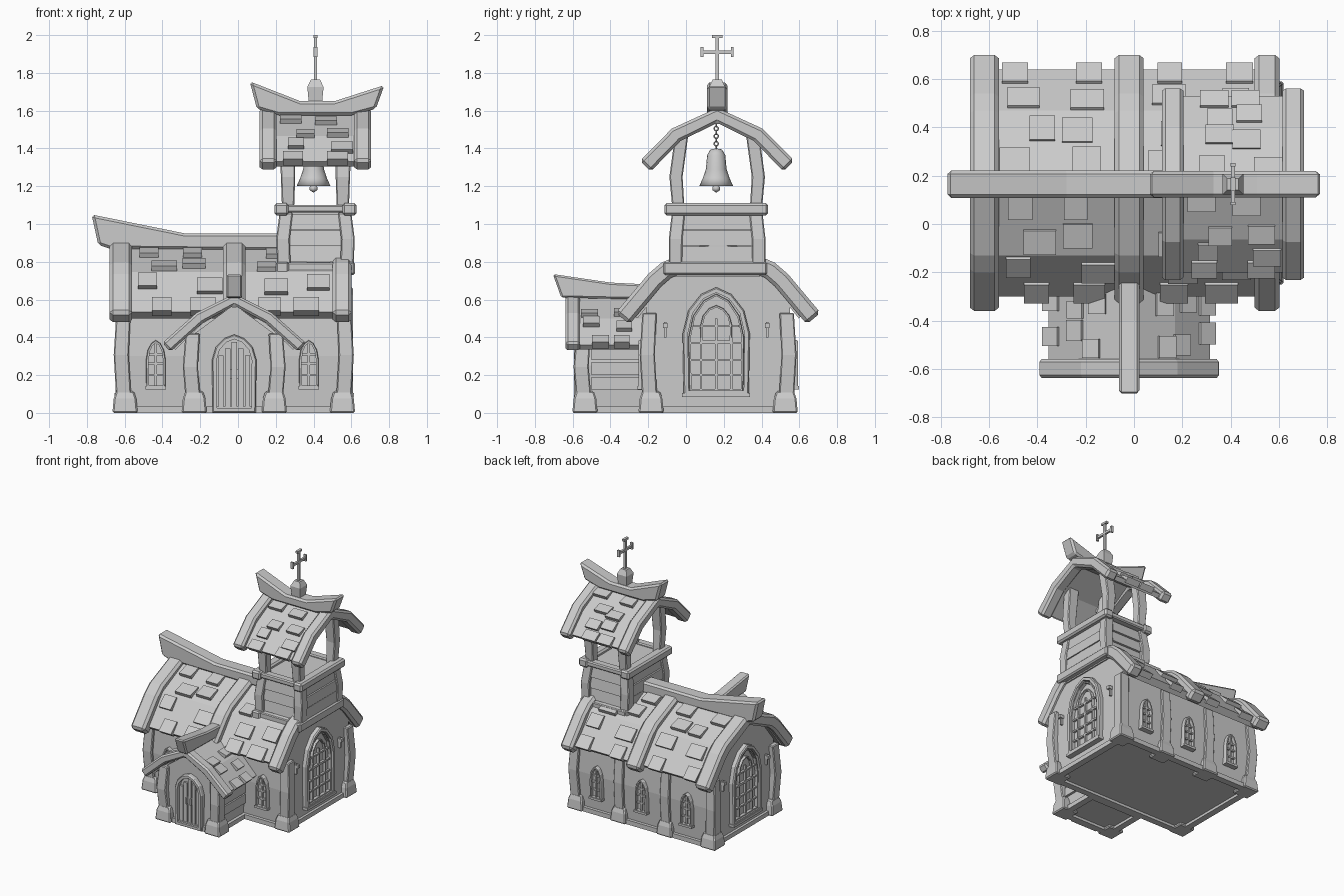
import bpy
import bmesh
import math
import random
from mathutils import Vector

random.seed(4)
cube = bpy.data.objects.get("Cube")
if cube:
    bpy.data.objects.remove(cube, do_unlink=True)

stone = bpy.data.materials.new("light grey")
stone.use_nodes = True
stone.diffuse_color = (0.6, 0.6, 0.6, 1)
for node in stone.node_tree.nodes:
    if node.type == 'BSDF_PRINCIPLED':
        node.inputs["Base Color"].default_value = stone.diffuse_color

X, Y, Z = Vector((1, 0, 0)), Vector((0, 1, 0)), Vector((0, 0, 1))


def finish(name, bm, bevel=0.0, smooth=False):
    bmesh.ops.recalc_face_normals(bm, faces=bm.faces)
    mesh = bpy.data.meshes.new(name)
    bm.to_mesh(mesh)
    bm.free()
    mesh.materials.append(stone)
    for poly in mesh.polygons:
        poly.use_smooth = smooth
    obj = bpy.data.objects.new(name, mesh)
    bpy.context.collection.objects.link(obj)
    if bevel:
        mod = obj.modifiers.new("Chamfer", 'BEVEL')
        mod.width, mod.segments = bevel, 1
        mod.limit_method = 'ANGLE'


def skin(bm, rings):
    """Join equal rings of points into a closed solid."""
    loops = [[bm.verts.new(p) for p in ring] for ring in rings]
    bm.faces.new(loops[0])
    bm.faces.new(loops[-1])
    for low, high in zip(loops, loops[1:]):
        for i in range(len(low)):
            j = (i + 1) % len(low)
            bm.faces.new((low[i], low[j], high[j], high[i]))


def plane(x, y, z, u, d):
    """Drawing plane: u across, z up, d is the depth direction."""
    return lambda a, b, c: Vector((x, y, z)) + u * a + Z * b + d * c


def prism(name, place, solids, bevel=0.0):
    """Extrude each (outline, depth from, depth to)."""
    bm = bmesh.new()
    for outline, start, end in solids:
        skin(bm, [[place(a, b, c) for a, b in outline] for c in (start, end)])
    finish(name, bm, bevel)


def rect(a0, a1, b0, b1):
    return [(a0, b0), (a1, b0), (a1, b1), (a0, b1)]


def loft(name, sections, bevel=0.0):
    """Stack of rectangles (x, y, z, half x, half y)."""
    bm = bmesh.new()
    skin(bm, [[(x + i * hx, y + j * hy, z) for i, j in ((-1, -1), (1, -1), (1, 1), (-1, 1))]
              for x, y, z, hx, hy in sections])
    finish(name, bm, bevel)


def box(name, x0, x1, y0, y1, z0, z1, bevel=0.0):
    prism(name, plane(0, 0, 0, X, Y), [(rect(x0, x1, z0, z1), y0, y1)], bevel)


def lathe(name, profile, x, y, steps=16):
    bm = bmesh.new()
    verts = [bm.verts.new((x + r, y, z)) for r, z in profile]
    edges = [bm.edges.new(pair) for pair in zip(verts, verts[1:])]
    bmesh.ops.spin(bm, geom=verts + edges, cent=(x, y, 0), axis=Z,
                   angle=math.tau, steps=steps)
    bmesh.ops.remove_doubles(bm, verts=bm.verts, dist=0.0005)
    finish(name, bm, smooth=True)


def band(half, thick):
    """Mirrored roof outline with an even thickness."""
    pts = [Vector(p) for p in half]
    inner = []
    for i, p in enumerate(pts):
        n = Vector((0, 0))
        for a, b in zip(pts[max(i - 1, 0):], pts[max(i - 1, 0) + 1:i + 2]):
            n += Vector((a.y - b.y, b.x - a.x)).normalized()
        n = Vector((0, 1)) if i == 0 else n.normalized()
        inner.append(p - n * thick)
    right = [tuple(p) for p in pts]
    under = [tuple(p) for p in inner]
    flip = lambda seq: [(-a, b) for a, b in seq]
    return right + under[::-1] + flip(under[1:]) + flip(right[1:])[::-1]


def along(half, s):
    """Point at fraction s down the slope, running past the eave if s > 1."""
    pts = [Vector(p) for p in half]
    left = s * sum((b - a).length for a, b in zip(pts, pts[1:]))
    for i, (a, b) in enumerate(zip(pts, pts[1:])):
        if left <= (b - a).length or i == len(pts) - 2:
            return a + (b - a).normalized() * left
        left -= (b - a).length


def shingles(name, place, half, bays, rows, size):
    """Scattered raised tiles, thicker at their lower edge."""
    solids = []
    for side in (-1, 1):
        for start, end in bays:
            for row in rows:
                for k in range(2):
                    mid = start + (end - start) * (k + random.uniform(0.25, 0.75)) / 2
                    wide = size * random.uniform(0.4, 0.6)
                    s = row + random.uniform(-0.05, 0.05) * (row < 0.8)
                    p, q = along(half, s), along(half, s + 0.17)
                    n = Vector((p.y - q.y, q.x - p.x)).normalized()
                    quad = [p - n * 0.01, q - n * 0.02, q + n * 0.028, p + n * 0.012]
                    solids.append(([(side * v.x, v.y) for v in quad],
                                   max(mid - wide, start), min(mid + wide, end)))
    prism(name, place, solids)


def arch(half, low, spring, top):
    rise = top - spring
    side = [(half * 0.97, low), (half, spring), (half * 0.83, spring + rise * 0.5),
            (half * 0.45, spring + rise * 0.85)]
    return side + [(0, top)] + [(-a, b) for a, b in side[::-1]]


def arched_frame(name, place, shape, border, depth):
    """Closed arched panel: chamfered raised border round a sunk pane."""
    half, low, spring, top = shape
    shrink = lambda t: arch(half - t, low + t, spring, top - t)
    steps = ((0, -0.02), (0, depth * 0.75), (border * 0.25, depth), (border, depth), (border, 0))
    bm = bmesh.new()
    skin(bm, [[place(a, b, c) for a, b in shrink(t)] for t, c in steps])
    finish(name, bm)


def bars(name, place, upright, level, depth):
    """Uprights are (u, low, high), levels are (z, half width)."""
    solids = [(rect(u - 0.006, u + 0.006, a, b), 0, depth) for u, a, b in upright]
    solids += [(rect(-w, w, z - 0.006, z + 0.006), 0, depth * 0.9) for z, w in level]
    prism(name, place, solids)


def mirrored(side):
    return side + [(-a, b) for a, b in side[::-1]]


def sills(name, x0, x1, y0, y1):
    """Ring of four ground beams."""
    for y in (y0, y1):
        box(name, x0, x1, y - 0.025, y + 0.025, 0, 0.035)
    for x in (x0, x1):
        box(name, x - 0.025, x + 0.025, y0, y1, 0, 0.034)


MID, AXIS = -0.02, 0.17   # porch centre line and ridge line
length = plane(0, AXIS, 0, Y, X)
porch = plane(MID, 0, 0, X, Y)

# Nave walls and ground beams
nave_side = [(0.38, 0.02), (0.395, 0.3), (0.38, 0.56), (0.3, 0.71), (0.02, 0.86)]
prism("nave_walls", length, [(mirrored(nave_side), -0.61, 0.57)])
sills("nave_sill", -0.605, 0.565, -0.21, 0.55)


def wall_post(x, y, out_x, out_y, height):
    """Bowed post standing on a stone foot."""
    loft("stone_foot", [(x, y, 0, 0.067, 0.067), (x, y, 0.075, 0.06, 0.06),
                        (x, y, 0.115, 0.047, 0.047)], 0.008)
    x, y = x + out_x * 0.008, y + out_y * 0.008
    loft("wall_post", [(x, y, 0.1, 0.04, 0.04),
                       (x + out_x * 0.012, y + out_y * 0.012, height * 0.58, 0.04, 0.04),
                       (x, y, height, 0.038, 0.038)], 0.006)


for x, out in ((-0.598, -1), (0.553, 1)):
    wall_post(x, -0.185, out, -1, 0.53)
    wall_post(x, 0.525, out, 1, 0.53)
for x in (-0.22, 0.18):
    wall_post(x, 0.525, 0, 1, 0.53)
for side in (-1, 1):
    wall_post(MID + side * 0.212, -0.535, side, -1, 0.42)

# Nave roof
tiles = [(0, 0.89), (0.3, 0.745), (0.47, 0.535)]
boards = [(0, 0.925), (0.3, 0.795), (0.37, 0.735), (0.542, 0.53)]
prism("nave_roof", length, [(band(tiles, 0.055), -0.64, 0.57)])
shingles("nave_shingles", length, tiles, [(-0.56, -0.08), (0.04, 0.5)],
         (0.1, 0.33, 0.6, 0.85), 0.12)
for start, end in ((-0.68, -0.56), (-0.08, 0.04), (0.5, 0.602)):
    prism("nave_roof_board", length, [(band(boards, 0.095), start, end)], 0.018)
prism("nave_ridge_beam", plane(0, AXIS - 0.005, 0, X, Y),
      [([(-0.775, 1.05), (-0.28, 0.95), (0.25, 0.95), (0.25, 0.86), (-0.68, 0.87),
         (-0.74, 0.89)], -0.057, 0.057)], 0.014)

# Porch
porch_side = [(0.215, 0.02), (0.23, 0.25), (0.21, 0.42), (0.02, 0.56)]
prism("porch_walls", porch, [(mirrored(porch_side), -0.555, -0.2)])
prism("porch_side_planks", porch,
      [(rect(-0.24, 0.24, z, z + 0.07), -0.5, -0.22) for z in (0.12, 0.2, 0.28)])
sills("porch_sill", -0.235, 0.195, -0.55, -0.23)
porch_tiles = [(0, 0.605), (0.19, 0.5), (0.335, 0.36)]
prism("porch_roof", porch, [(band(porch_tiles, 0.035), -0.57, -0.2)])
shingles("porch_shingles", porch, porch_tiles, [(-0.56, -0.24)], (0.3, 0.55, 0.85), 0.09)
prism("porch_roof_board", porch,
      [(band([(0, 0.63), (0.2, 0.53), (0.38, 0.37)], 0.062), -0.638, -0.56)], 0.012)
prism("porch_ridge_beam", plane(MID, 0, 0, Y, X),
      [([(-0.705, 0.735), (-0.4, 0.69), (-0.2, 0.68), (-0.2, 0.6), (-0.66, 0.61)],
        -0.042, 0.042)], 0.01)

# Door
door = plane(MID, -0.557, 0, X, -Y)
arched_frame("door_frame", door, (0.118, 0.0, 0.28, 0.415), 0.025, 0.035)
prism("door_planks", door, [(rect(u - 0.014, u + 0.014, 0.01, 0.375 - abs(u)), 0, 0.015)
                            for u in (-0.07, -0.035, 0, 0.035, 0.07)])
prism("door_handles", door, [(rect(u - 0.005, u + 0.005, 0.18, 0.23), 0, 0.03)
                             for u in (-0.018, 0.018)])


# Small windows, two in front and three behind
def small_window(place):
    arched_frame("small_window_frame", place, (0.052, 0.13, 0.28, 0.385), 0.014, 0.025)
    bars("small_window_bars", place, [(0, 0.14, 0.37)],
         [(0.2, 0.042), (0.26, 0.042), (0.31, 0.034)], 0.016)
    prism("small_window_sill", place, [(rect(-0.055, 0.055, 0.125, 0.142), -0.01, 0.03)])


for x in (-0.435, 0.375):
    small_window(plane(x, AXIS - 0.397, 0, X, -Y))
for x in (-0.41, MID, 0.37):
    small_window(plane(x, AXIS + 0.397, 0, X, Y))

# Great gable windows with lamp brackets beside them
for x, out in ((-0.613, -X), (0.573, X)):
    gable = plane(x, AXIS - 0.01, 0, Y, out)
    arched_frame("great_window_frame", gable, (0.178, 0.09, 0.42, 0.665), 0.028, 0.035)
    arched_frame("great_window_inner_frame", gable, (0.147, 0.115, 0.4, 0.63), 0.012, 0.024)
    arched_frame("great_window_tracery", gable, (0.085, 0.37, 0.46, 0.57), 0.012, 0.018)
    bars("great_window_bars", gable,
         [(-0.08, 0.12, 0.4), (0, 0.12, 0.5), (0.08, 0.12, 0.4)],
         [(0.2, 0.138), (0.28, 0.138), (0.37, 0.138), (0.46, 0.12)], 0.018)
    prism("great_window_sill", gable, [(rect(-0.18, 0.18, 0.085, 0.105), -0.01, 0.04)])
    for side in (-0.27, 0.27):
        prism("lamp_bracket", gable, [(rect(side - 0.006, side + 0.006, 0.4, 0.48), -0.01, 0.015),
                                      (rect(side - 0.013, side + 0.013, 0.45, 0.475), -0.01, 0.03)])

# Bell tower walls
TX, TY = 0.41, 0.165
loft("tower_walls", [(TX, TY, 0.72, 0.17, 0.225), (TX, TY, 1.08, 0.165, 0.215)])
for z, half in ((0.8, 0.2), (0.885, 0.199), (0.97, 0.188)):
    loft("tower_clapboard", [(TX, TY, z, half, 0.238),
                             (TX, TY, z + 0.08, half - 0.005, 0.227)])
for i in (-1, 1):
    for j in (-1, 1):
        loft("tower_corner_post", [(TX + i * 0.165, TY + j * 0.22, 0.73, 0.035, 0.035),
                                   (TX + i * 0.172, TY + j * 0.22, 0.92, 0.036, 0.036),
                                   (TX + i * 0.155, TY + j * 0.205, 1.06, 0.035, 0.035)], 0.006)
        loft("belfry_post", [(TX + i * 0.145, TY + j * 0.205, 1.08, 0.032, 0.032),
                             (TX + i * 0.145, TY + j * 0.218, 1.25, 0.038, 0.035),
                             (TX + i * 0.15, TY + j * 0.188, 1.47, 0.042, 0.035)], 0.006)
    x, y = TX + i * 0.18, TY + i * 0.23
    box("collar_beam_across", x - 0.038, x + 0.038, -0.115, 0.435, 1.045, 1.11, 0.012)
    box("collar_beam_along", 0.21, 0.61, y - 0.032, y + 0.032, 1.06, 1.1, 0.008)
    x, y = TX + i * 0.175, TY + i * 0.245
    box("tower_base_beam_across", x - 0.035, x + 0.035, -0.12, 0.43, 0.73, 0.8, 0.01)
    box("tower_base_beam_along", 0.22, 0.6, y - 0.025, y + 0.025, 0.74, 0.795, 0.006)
box("belfry_floor", 0.23, 0.59, -0.07, 0.4, 1.06, 1.085)

# Bell tower roof
belfry = plane(0, TY, 0, Y, X)
tower_tiles = [(0, 1.585), (0.23, 1.465), (0.365, 1.33)]
prism("tower_roof", belfry, [(band(tower_tiles, 0.035), 0.15, 0.67)])
shingles("tower_shingles", belfry, tower_tiles, [(0.205, 0.615)], (0.12, 0.4, 0.65, 0.85), 0.1)
for start, end in ((0.115, 0.205), (0.615, 0.705)):
    prism("tower_roof_board", belfry,
          [(band([(0, 1.615), (0.24, 1.505), (0.408, 1.335)], 0.08), start, end)], 0.015)
prism("tower_ridge_beam", plane(0, TY, 0, X, Y),
      [([(0.062, 1.755), (0.33, 1.65), (0.51, 1.65), (0.775, 1.735), (0.73, 1.61),
         (0.6, 1.575), (0.22, 1.575), (0.1, 1.61)], -0.055, 0.055)], 0.014)

# Finial and cross
loft("finial_block", [(TX, TY, 1.63, 0.034, 0.034), (TX, TY, 1.725, 0.043, 0.043),
                      (TX, TY, 1.765, 0.024, 0.024)])
loft("cross_pole", [(TX, TY, 1.75, 0.008, 0.01), (TX, TY, 1.99, 0.007, 0.009)])
box("cross_top_cap", TX - 0.01, TX + 0.01, TY - 0.028, TY + 0.028, 1.985, 2.0)
box("cross_arm", TX - 0.008, TX + 0.008, TY - 0.08, TY + 0.08, 1.901, 1.919)
for side in (-0.08, 0.08):
    box("cross_arm_cap", TX - 0.01, TX + 0.01, TY + side - 0.007, TY + side + 0.007, 1.885, 1.936)

# Bell, clapper and chain
BX, BY = TX - 0.01, TY - 0.005
lathe("bell", [(0, 1.4), (0.03, 1.395), (0.048, 1.365), (0.055, 1.29), (0.07, 1.245),
               (0.09, 1.2), (0.08, 1.2), (0.05, 1.28), (0, 1.34)], BX, BY)
lathe("clapper", [(0, 1.3), (0.006, 1.3), (0.006, 1.208), (0.021, 1.195), (0.021, 1.18),
                  (0, 1.166)], BX, BY, 8)
for k in range(8):
    bpy.ops.mesh.primitive_torus_add(major_radius=0.011, minor_radius=0.004, major_segments=10,
                                     minor_segments=5, location=(BX, BY, 1.405 + k * 0.02),
                                     rotation=(math.pi / 2, 0, k * math.pi / 2))
    link = bpy.context.object
    link.name = "chain_link"
    link.data.materials.append(stone)
